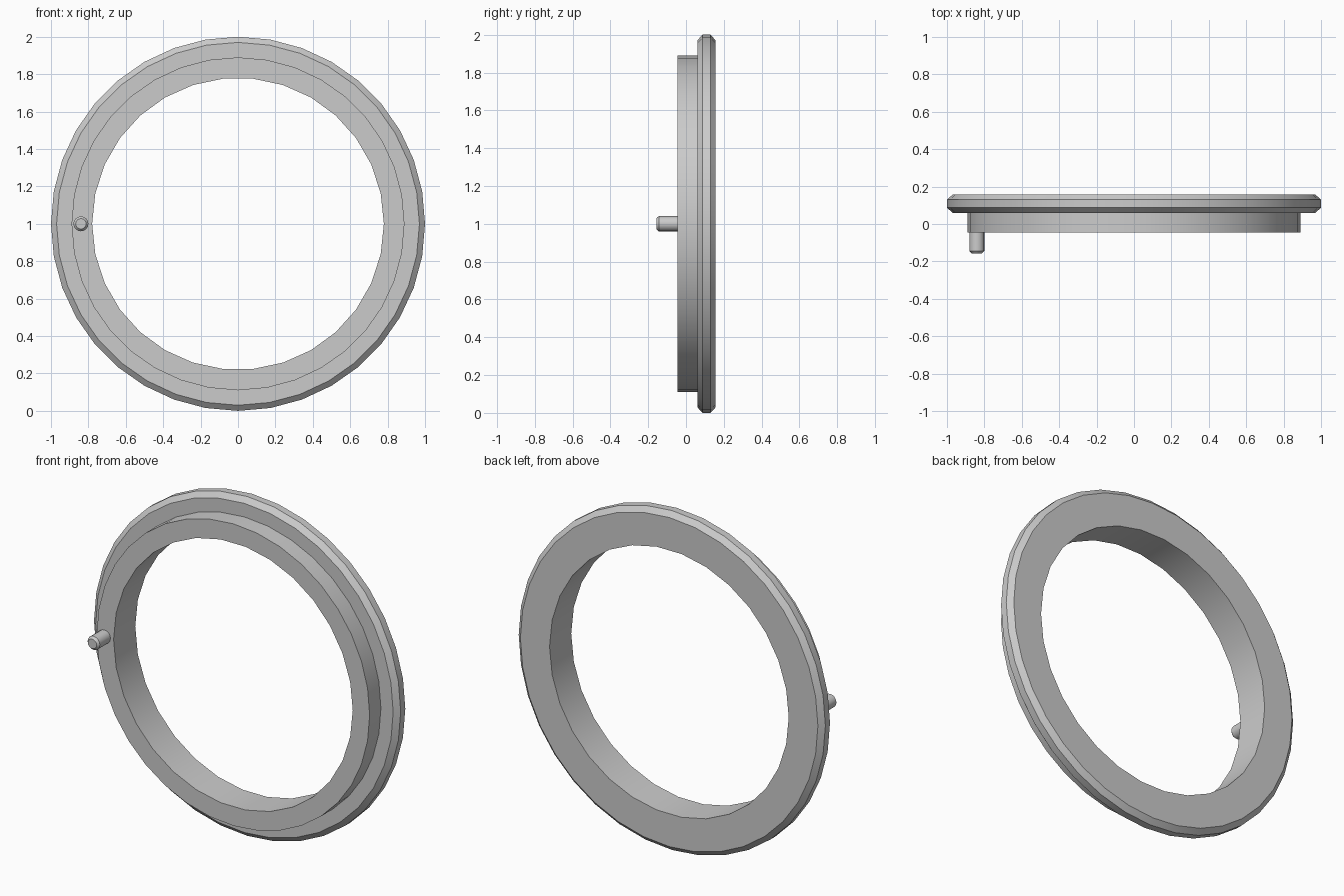
import bpy, bmesh
from math import cos, sin, tau

cube = bpy.data.objects.get("Cube")
if cube:
    bpy.data.objects.remove(cube, do_unlink=True)

grey = bpy.data.materials.new("plain_grey")
grey.use_nodes = True
grey.diffuse_color = (0.6, 0.6, 0.6, 1)
grey.node_tree.nodes["Principled BSDF"].inputs["Base Color"].default_value = (0.6, 0.6, 0.6, 1)


def ring(bm, radius, y, sides):
    """Closed loop of edges around the y axis."""
    verts = [bm.verts.new((radius * cos(tau * i / sides), y, radius * sin(tau * i / sides)))
             for i in range(sides)]
    edges = [bm.edges.new((verts[i - 1], verts[i])) for i in range(sides)]
    return verts, edges


def wall(bm, profile, sides):
    """Turn a (radius, y) profile into a wall; return its end loops."""
    loops = [ring(bm, r, y, sides) for r, y in profile]
    for (a, _), (b, _) in zip(loops, loops[1:]):
        for i in range(sides):
            bm.faces.new((a[i - 1], a[i], b[i], b[i - 1]))
    return loops[0], loops[-1]


def finish(bm, name, location):
    bmesh.ops.recalc_face_normals(bm, faces=bm.faces[:])
    mesh = bpy.data.meshes.new(name)
    bm.to_mesh(mesh)
    bm.free()
    mesh.materials.append(grey)
    obj = bpy.data.objects.new(name, mesh)
    bpy.context.collection.objects.link(obj)
    obj.location = location
    bpy.ops.object.select_all(action="DESELECT")
    obj.select_set(True)
    bpy.context.view_layer.objects.active = obj
    bpy.ops.object.shade_smooth_by_angle(angle=0.52)
    return obj


# Flanged ring: stepped, chamfered outside and a coarser bore
front, back = -0.045, 0.157
bm = bmesh.new()
outer = wall(bm, [(0.89, front), (0.89, 0.06), (0.97, 0.06),
                  (1.0, 0.087), (1.0, 0.13), (0.97, back)], 36)
bore = wall(bm, [(0.78, front), (0.78, back)], 30)
for (_, rim), (_, hole) in zip(outer, bore):
    bmesh.ops.triangle_fill(bm, use_beauty=True, use_dissolve=False,
                            edges=rim + hole, normal=(0, 1, 0))
finish(bm, "flanged_ring", (0, 0, 1))

# Locating pin with a chamfered tip
bm = bmesh.new()
ends = wall(bm, [(0.028, -0.157), (0.04, -0.144), (0.04, front + 0.01)], 16)
for verts, _ in ends:
    bm.faces.new(verts)
finish(bm, "locating_pin", (-0.84, 0, 1))
